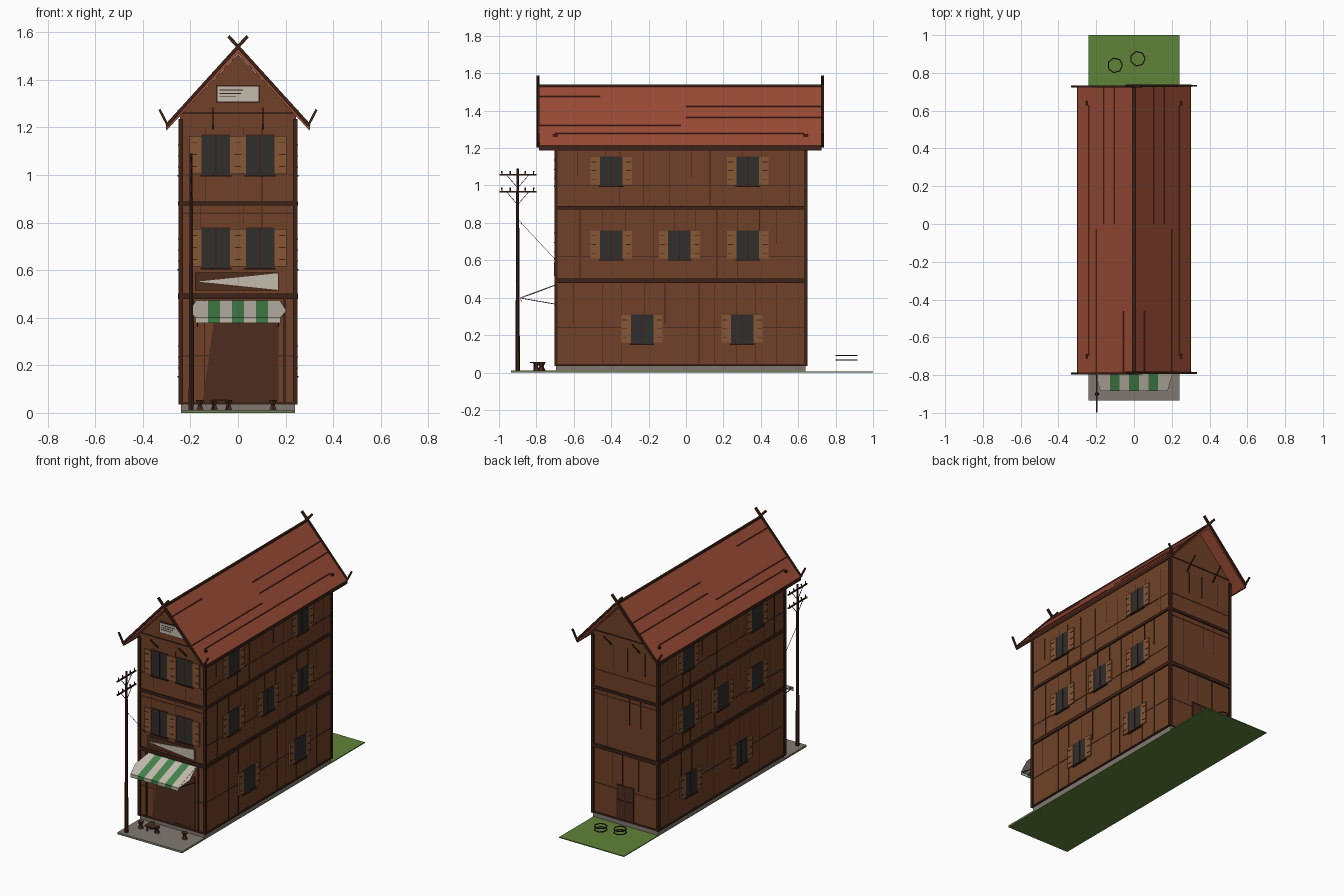
import bpy, bmesh, math, random
from mathutils import Vector, Matrix

if "Cube" in bpy.data.objects:
    bpy.data.objects.remove(bpy.data.objects["Cube"])
random.seed(4)

COL = dict(
    wall=(0.16, 0.053, 0.021), trim=(0.045, 0.015, 0.008), roof=(0.32, 0.07, 0.035),
    seam=(0.12, 0.022, 0.013), shutter=(0.24, 0.095, 0.035), glass=(0.03, 0.028, 0.027),
    dark=(0.075, 0.026, 0.013), stone=(0.22, 0.19, 0.165), grass=(0.115, 0.23, 0.042),
    green=(0.06, 0.23, 0.07), cream=(0.55, 0.50, 0.42))
MAT = {}
for k, c in COL.items():
    MAT[k] = bpy.data.materials.new(k)
    MAT[k].diffuse_color = (*c, 1)
PARTS = {}


def part(name, mat):
    return PARTS.setdefault(name, (bmesh.new(), mat))[0]


def box(name, mat, a, b):
    a, b = Vector(a), Vector(b)
    size = [abs(v) for v in (b - a)]
    m = Matrix.Translation((a + b) / 2) @ Matrix.Diagonal((*size, 1))
    bmesh.ops.create_cube(part(name, mat), size=1, matrix=m)


def beam(name, mat, p, q, w, h):
    """Square bar from p to q."""
    p, q = Vector(p), Vector(q)
    rot = (q - p).to_track_quat('Y', 'Z').to_matrix().to_4x4()
    m = Matrix.Translation((p + q) / 2) @ rot @ Matrix.Diagonal((w, (q - p).length, h, 1))
    bmesh.ops.create_cube(part(name, mat), size=1, matrix=m)


def cone(name, mat, p, r1, r2, h, n=6):
    bmesh.ops.create_cone(part(name, mat), cap_ends=True, segments=n, radius1=r1, radius2=r2,
                          depth=h, matrix=Matrix.Translation(Vector(p) + Vector((0, 0, h / 2))))


def prism(name, mat, pts, offset):
    """Polygon extruded along offset."""
    bm = part(name, mat)
    n, o = len(pts), Vector(offset)
    a = [bm.verts.new(p) for p in pts]
    b = [bm.verts.new(Vector(p) + o) for p in pts]
    bm.faces.new(a)
    bm.faces.new(b[::-1])
    for i in range(n):
        bm.faces.new((a[i], b[i], b[(i + 1) % n], a[(i + 1) % n]))


W, Y0, Y1 = 0.243, -0.695, 0.64


def on(face, u, d, z):
    """Point on a wall: u along it, d outwards, z up."""
    return {'F': (u, Y0 - d, z), 'B': (u, Y1 + d, z),
            'R': (W + d, u, z), 'L': (-W - d, u, z)}[face]


def panel(name, mat, face, u0, u1, z0, z1, d=0.004):
    box(name, mat, on(face, u0, -0.003, z0), on(face, u1, d, z1))


def window(face, u, z0, z1, shut=0.05):
    panel('window_glass', 'glass', face, u - 0.06, u + 0.06, z0, z1, 0.004)
    panel('window_mullion', 'trim', face, u - 0.003, u + 0.003, z0, z1, 0.006)
    panel('window_sill', 'trim', face, u - 0.065, u + 0.065, z0 - 0.007, z0, 0.012)
    for s in (-1, 1):
        a, b = sorted((u + s * 0.06, u + s * (0.06 + shut)))
        panel('shutters', 'shutter', face, a, b, z0 + 0.005, z1 - 0.003, 0.008)
        c = (a + b) / 2 + s * 0.008
        for t in (0.2, 0.5, 0.8):
            zz = z0 + t * (z1 - z0)
            panel('shutter_slats', 'trim', face, c - 0.013, c + 0.013, zz, zz + 0.004, 0.01)


# ground plates and foundation
box('lawn', 'grass', (-0.24, -0.935, 0), (0.24, 1.0, 0.006))
box('pavement', 'stone', (-0.24, -0.935, 0.005), (0.24, Y0, 0.012))
box('foundation', 'stone', (-0.24, Y0, 0.004), (0.24, Y1, 0.036))

# walls with gables
prism('walls', 'wall', [(-W, Y0, 0.035), (W, Y0, 0.035), (W, Y0, 1.25), (0, Y0, 1.508),
                        (-W, Y0, 1.25)], (0, Y1 - Y0, 0))

# timber frame: corner posts, storey bands, thin rails and plank joints
for x in (-1, 1):
    for y in (Y0, Y1):
        box('corner_posts', 'trim', (x * 0.232, y - 0.009, 0.035), (x * 0.251, y + 0.009, 1.235))
for f in 'FBLR':
    lo, hi = (-W, W) if f in 'FB' else (Y0, Y1)
    for z, h, d in ((0.04, 0.01, 0.006), (0.49, 0.024, 0.009), (0.88, 0.018, 0.009)):
        panel('storey_bands', 'trim', f, lo, hi, z - h / 2, z + h / 2, d)
    for z in (0.24, 0.62 if f in 'LR' else 0.84, 1.0):
        panel('thin_rails', 'dark', f, lo, hi, z - 0.003, z + 0.003, 0.002)
    for za, zb in ((0.05, 0.475), (0.505, 0.87), (0.89, 1.2)):
        n = 3 if f in 'FB' else 10
        for i in range(1, n + 1):
            u = lo + (hi - lo) * (i + random.uniform(-0.3, 0.3)) / (n + 1)
            z = random.choice((za, (za + zb) / 2))
            panel('plank_joints', 'trim', f, u - 0.0015, u + 0.0015, z, zb, 0.002)
for f in 'FB':
    panel('gable_rails', 'trim', f, -W, W, 1.257, 1.264, 0.004)

# windows
for u in (-0.093, 0.093):
    for z in (1.0, 0.61):
        window('F', u, z, z + 0.167)
        panel('window_lintel', 'trim', 'F', u - 0.06, u + 0.06, z + 0.165, z + 0.17, 0.006)
for f in 'LR':
    for z, us in ((0.155, (-0.235, 0.30)), (0.605, (-0.40, -0.035, 0.33)), (1.0, (-0.40, 0.33))):
        for u in us:
            window(f, u, z, z + 0.155)

# shop opening, sign boards
prism('shop_opening', 'dark', [on('F', u, 0.004, z) for u, z in
      ((-0.15, 0.036), (0.17, 0.036), (0.17, 0.40), (-0.10, 0.40))], (0, 0.006, 0))
for u in (-0.19, 0.195):
    panel('shop_jambs', 'trim', 'F', u - 0.004, u + 0.004, 0.036, 0.48, 0.008)
panel('shop_sign_board', 'dark', 'F', -0.18, 0.17, 0.515, 0.59, 0.008)
prism('shop_sign_face', 'cream', [on('F', u, 0.012, z) for u, z in
      ((-0.17, 0.552), (0.168, 0.517), (0.168, 0.587))], (0, 0.006, 0))
panel('gable_plaque_frame', 'trim', 'F', -0.092, 0.092, 1.302, 1.378, 0.006)
panel('gable_plaque', 'cream', 'F', -0.086, 0.086, 1.308, 1.372, 0.01)
for i, w in enumerate((0.10, 0.09, 0.07)):
    z = 1.355 - i * 0.014
    panel('plaque_grooves', 'trim', 'F', -0.078, -0.078 + w, z, z + 0.004, 0.0115)

# striped awning: sloping cloth, short front flap, flared ends, stays
N, HALF = 7, 0.178
for i in range(N):
    m = 'cream' if i % 2 == 0 else 'green'
    a, b = [-HALF + 2 * HALF * k / N for k in (i, i + 1)]
    prism('awning_' + m, m, [(a, Y0, 0.472), (b, Y0, 0.472), (b, -0.885, 0.402),
                             (a, -0.885, 0.402)], (0, 0, -0.005))
    prism('awning_' + m, m, [(a, -0.885, 0.40), (b, -0.885, 0.40), (b, -0.883, 0.378),
                             (a, -0.883, 0.378)], (0, 0.003, 0))
for s in (-1, 1):
    prism('awning_ends', 'cream', [(s * HALF, Y0, 0.47), (s * 0.203, -0.80, 0.43),
                                   (s * HALF, -0.885, 0.40)], (0, 0, -0.004))
    beam('awning_stays', 'trim', (s * 0.17, Y0, 0.365), (s * 0.17, -0.88, 0.397), 0.004, 0.004)
beam('awning_bar', 'trim', (-HALF, -0.882, 0.40), (HALF, -0.882, 0.40), 0.005, 0.005)

# back door
panel('back_door', 'dark', 'B', -0.06, 0.06, 0.036, 0.27, 0.003)
for u in (-0.06, 0, 0.06):
    panel('back_door_frame', 'trim', 'B', u - 0.003, u + 0.003, 0.036, 0.27, 0.006)
for z in (0.17, 0.27):
    panel('back_door_frame', 'trim', 'B', -0.063, 0.063, z - 0.003, z + 0.003, 0.006)

# roof slopes
RY0, RY1 = -0.785, 0.725


def rz(x):
    return 1.535 - 1.075 * abs(x)


def on_roof(s, x, y, lift=0.0):
    return (s * x, y, rz(x) + lift)


for s in (-1, 1):
    prism('roof', 'roof', [on_roof(s, 0, RY0), on_roof(s, 0.3, RY0), on_roof(s, 0.3, RY0, -0.025),
                           on_roof(s, 0, RY0, -0.025)], (0, RY1 - RY0, 0))
    beam('eave_boards', 'trim', on_roof(s, 0.299, RY0, -0.012), on_roof(s, 0.299, RY1, -0.012),
         0.008, 0.022)
    # laid strips and the snow rail
    for x, a, b in ((0.055, RY0, -0.46), (0.105, 0, RY1), (0.16, 0, RY1), (0.16, 0.52, RY1),
                    (0.2, RY0, -0.03), (0.24, -0.7, 0.63)):
        beam('roof_strips', 'seam', on_roof(s, x, a), on_roof(s, x, b), 0.004, 0.005)
    for y in (-0.70, 0.64):
        beam('roof_knobs', 'trim', on_roof(s, 0.25, y - 0.012), on_roof(s, 0.25, y + 0.012),
             0.01, 0.014)
    # barge boards with crossed horns and upturned tips
    for y in (RY0 - 0.005, RY1 + 0.005):
        t = y + s * 0.002
        beam('barge_boards', 'trim', (-s * 0.04, t, 1.583), (s * 0.30, t, 1.208), 0.012, 0.014)
        beam('barge_tips', 'trim', (s * 0.295, t, 1.208), (s * 0.33, t, 1.275), 0.01, 0.01)
    # gable braces
    for y, q in ((Y0, -0.78), (Y1, 0.72)):
        beam('gable_braces', 'trim', (s * 0.105, y, 1.195), (s * 0.105, q, 1.28), 0.005, 0.008)
beam('ridge_beam', 'trim', (0, RY0, 1.533), (0, RY1, 1.533), 0.014, 0.012)

# utility pole with cross arms, braces and a cable to the house
PX, PY = -0.197, -0.90
cone('utility_pole', 'trim', (PX, PY, 0.01), 0.012, 0.007, 1.08)
for z in (1.057, 0.967):
    beam('pole_arms', 'trim', (PX, -0.998, z), (PX, -0.80, z), 0.007, 0.009)
    for y in (-0.985, -0.94, -0.86, -0.815):
        cone('pole_insulators', 'trim', (PX, y, z + 0.003), 0.003, 0.004, 0.018, 5)
    for s in (-1, 1):
        beam('pole_braces', 'trim', (PX, PY, z - 0.07), (PX, PY + s * 0.06, z), 0.003, 0.003)
beam('pole_cable', 'trim', (PX, PY, 0.82), (PX, Y0, 0.60), 0.002, 0.002)

# pavement stools, low table and rail
for x, y in ((-0.16, -0.80), (-0.04, -0.80), (-0.10, -0.77), (0.147, -0.775)):
    cone('stools', 'dark', (x, y, 0.011), 0.018, 0.009, 0.022)
    cone('stools', 'dark', (x, y, 0.033), 0.009, 0.02, 0.022)
box('low_table', 'dark', (-0.11, -0.835, 0.05), (-0.04, -0.785, 0.056))
for x in (-0.105, -0.045):
    box('low_table', 'dark', (x - 0.003, -0.815, 0.011), (x + 0.003, -0.805, 0.052))
beam('shop_step', 'dark', (0.02, -0.70, 0.055), (0.14, -0.70, 0.055), 0.008, 0.004)

# hoops behind the house
for x, y in ((-0.10, 0.84), (0.02, 0.875)):
    for z in (0.068, 0.09):
        pts = [(x + 0.039 * math.cos(i * math.tau / 7), y + 0.039 * math.sin(i * math.tau / 7), z)
               for i in range(8)]
        for p, q in zip(pts, pts[1:]):
            beam('hoops', 'trim', p, q, 0.006, 0.005)

# turn the collected parts into objects
for name, (bm, mat) in PARTS.items():
    bmesh.ops.recalc_face_normals(bm, faces=bm.faces)
    me = bpy.data.meshes.new(name)
    bm.to_mesh(me)
    bm.free()
    me.materials.append(MAT[mat])
    bpy.context.collection.objects.link(bpy.data.objects.new(name, me))

for m in bpy.data.materials:
    if m.users and not m.is_grease_pencil:
        m.use_nodes = True
        m.node_tree.nodes["Principled BSDF"].inputs["Base Color"].default_value = m.diffuse_color
